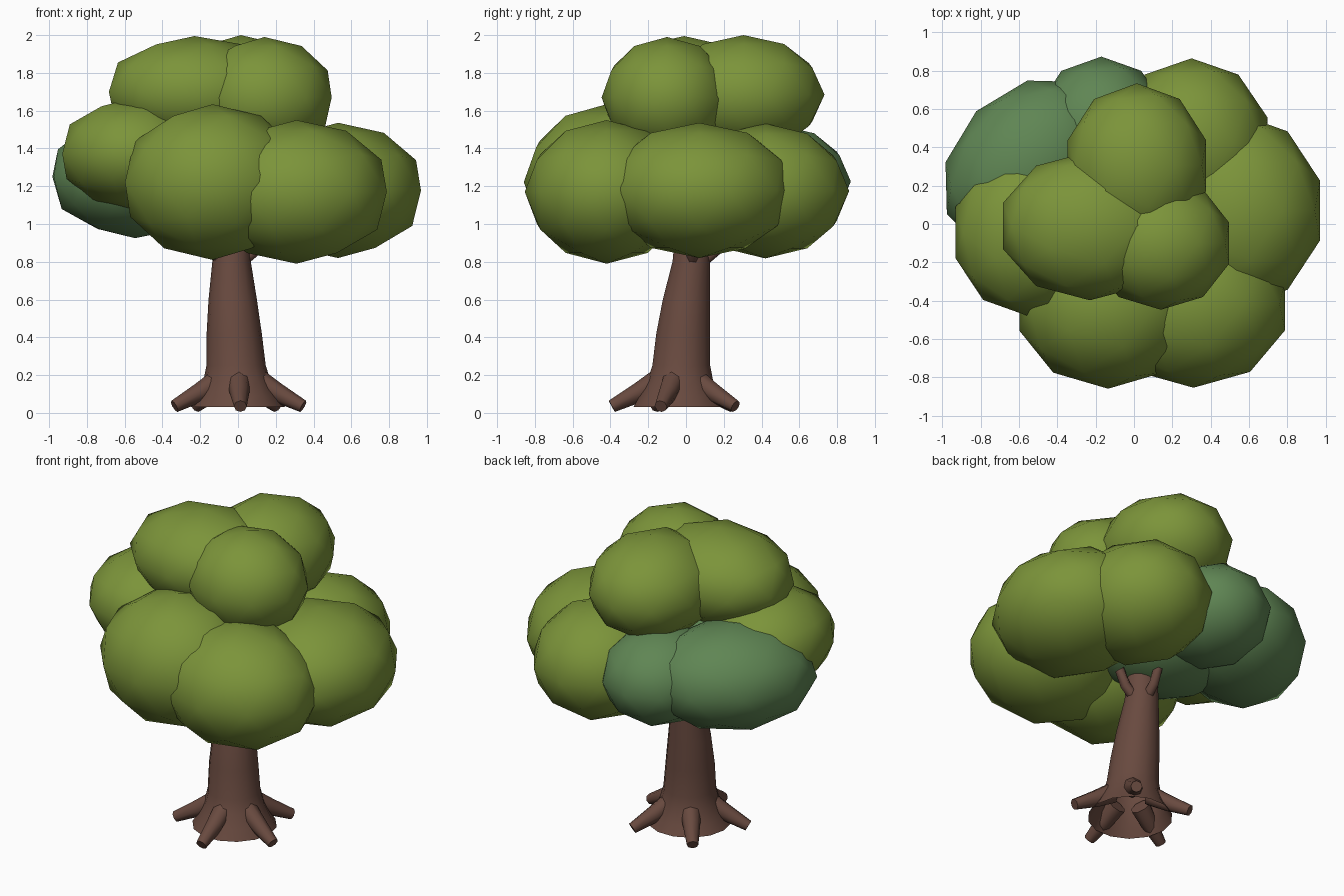
import bpy, bmesh, math
from mathutils import Vector

if "Cube" in bpy.data.objects:
    bpy.data.objects.remove(bpy.data.objects["Cube"])


def material(name, rgb):
    m = bpy.data.materials.new(name)
    m.diffuse_color = (*rgb, 1)
    m.use_nodes = True
    m.node_tree.nodes["Principled BSDF"].inputs["Base Color"].default_value = m.diffuse_color
    return m


LEAF = material("leaf_green", (0.2, 0.296, 0.042))
SHADE = material("deep_green", (0.115, 0.237, 0.088))
BARK = material("bark_brown", (0.14, 0.068, 0.05))


def finish(name, bm, mat, angle=180):
    mesh = bpy.data.meshes.new(name)
    bm.to_mesh(mesh)
    bm.free()
    mesh.materials.append(mat)
    ob = bpy.data.objects.new(name, mesh)
    bpy.context.collection.objects.link(ob)
    bpy.ops.object.select_all(action='DESELECT')
    ob.select_set(True)
    bpy.context.view_layer.objects.active = ob
    bpy.ops.object.shade_smooth_by_angle(angle=math.radians(angle))
    return ob


def tube(name, path, sides, capped=True):
    """Loft circles along a path of (x, y, z, radius)."""
    bm = bmesh.new()
    pts = [Vector(p[:3]) for p in path]
    axis = (pts[-1] - pts[0]).normalized()
    upright = axis.z > 0.9
    side = Vector((1, 0, 0)) if upright else axis.cross(Vector((0, 0, 1))).normalized()
    up = Vector((0, 1, 0)) if upright else side.cross(axis)
    rings = []
    for p, (_, _, _, r) in zip(pts, path):
        rings.append([bm.verts.new(p + r * (math.cos(a) * side + math.sin(a) * up))
                      for a in (2 * math.pi * i / sides for i in range(sides))])
    for lo, hi in zip(rings, rings[1:]):
        for i in range(sides):
            j = (i + 1) % sides
            bm.faces.new((lo[i], lo[j], hi[j], hi[i]))
    if capped:
        bm.faces.new(rings[0])
        bm.faces.new(rings[-1])
        bmesh.ops.recalc_face_normals(bm, faces=bm.faces)
    return finish(name, bm, BARK, 62)


def foliage(name, centre, radii, mat=LEAF, turn=0):
    """Low-poly smooth leaf cluster, widened a little to offset its facets."""
    bm = bmesh.new()
    bmesh.ops.create_icosphere(bm, subdivisions=2, radius=1)
    for v in bm.verts:
        v.co = Vector((v.co.x * radii[0] * 1.025, v.co.y * radii[1] * 1.02, v.co.z * radii[2]))
    ob = finish(name, bm, mat)
    ob.location = centre
    ob.rotation_euler.z = math.radians(turn)


# Trunk: open flared foot, slight backward lean
tube("trunk", [(0, -.035, .03, .25), (0, -.035, .09, .215), (-.005, -.03, .17, .178),
               (-.01, -.025, .25, .157), (-.02, -.015, .42, .146), (-.028, .002, .6, .128),
               (-.034, .028, .8, .102), (-.03, .035, .94, .095)], 14, capped=False)

# Five roots around the foot
for k in range(5):
    a = math.radians(-88 + 72 * k)
    c, s = math.cos(a), math.sin(a)
    tube(f"root_{k + 1}", [(r * c, -.035 + r * s, z, w) for r, z, w in
                           ((.12, .165, .062), (.22, .105, .052), (.358, .035, .034))], 8)

# Short branch stubs at the top of the trunk
for k, deg in enumerate((85, 0, 205)):
    a = math.radians(deg)
    c, s = math.cos(a), math.sin(a)
    tube(f"branch_{k + 1}", [(-.03 + r * c, .035 + r * s, z, w) for r, z, w in
                             ((.05, .80, .035), (.125, .86, .032), (.17, .95, .03))], 6)

# Crown: top clusters
foliage("crown_top_left", (-.23, -.01, 1.70), (.465, .38, .295))
foliage("crown_top_right", (.14, -.10, 1.67), (.365, .34, .32))
foliage("crown_top_back", (.015, .305, 1.685), (.37, .42, .315))

# Crown: lower ring of clusters
foliage("crown_front_left", (-.135, -.42, 1.222), (.475, .43, .412))
foliage("crown_front_right", (.31, -.42, 1.17), (.49, .425, .38))
foliage("crown_right", (.53, .07, 1.178), (.45, .5, .358))
foliage("crown_back_right", (.3, .42, 1.175), (.405, .435, .357))
foliage("crown_left", (-.555, -.045, 1.372), (.385, .425, .295))

# Crown: deep green clusters at the back left and in the core
foliage("crown_back_left", (-.545, .31, 1.25), (.5, .385, .325), SHADE, 45)
foliage("crown_back", (-.17, .485, 1.225), (.345, .38, .3), SHADE)
foliage("crown_core", (-.13, .09, 1.22), (.46, .42, .33), SHADE)
